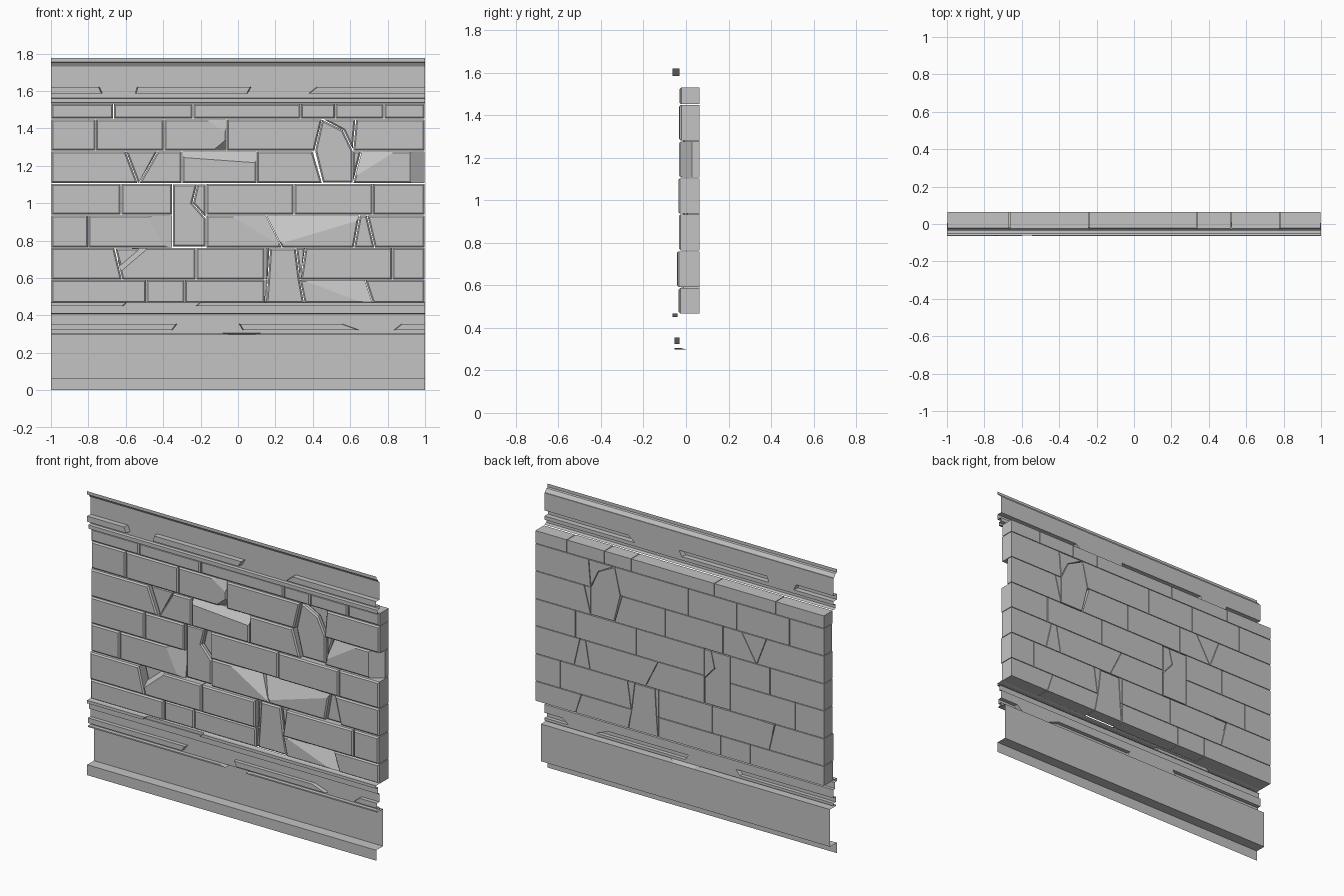
import bpy, bmesh, random
from mathutils import Vector

random.seed(4)
if "Cube" in bpy.data.objects:
    bpy.data.objects.remove(bpy.data.objects["Cube"])

stone = bpy.data.materials.new("grey_stone")
stone.use_nodes = True
GREY = (0.55, 0.55, 0.55, 1)
stone.diffuse_color = GREY
stone.node_tree.nodes["Principled BSDF"].inputs["Base Color"].default_value = GREY

BACK = 0.063


def finish(bm, name):
    mesh = bpy.data.meshes.new(name)
    bm.to_mesh(mesh)
    bm.free()
    mesh.materials.append(stone)
    bpy.context.collection.objects.link(bpy.data.objects.new(name, mesh))


def block(name, outline, front, cuts=()):
    """Stone prism with a bevelled face; each cut is (x, z, normal) at face depth."""
    bm = bmesh.new()
    face = bm.faces.new([bm.verts.new((x, BACK, z)) for x, z in outline])
    moved = bmesh.ops.extrude_face_region(bm, geom=[face])["geom"]
    for v in moved:
        if isinstance(v, bmesh.types.BMVert):
            v.co.y = front
    bmesh.ops.recalc_face_normals(bm, faces=bm.faces)
    rim = [e for e in bm.edges if all(v.co.y < front + 0.001 for v in e.verts)]
    bmesh.ops.bevel(bm, geom=rim, offset=0.008, segments=1, affect='EDGES')
    for x, z, normal in cuts:
        geom = bm.verts[:] + bm.edges[:] + bm.faces[:]
        bmesh.ops.bisect_plane(bm, geom=geom, dist=1e-5, plane_co=(x, front, z),
                               plane_no=Vector(normal).normalized(), clear_outer=True)
        bmesh.ops.holes_fill(bm, edges=[e for e in bm.edges if e.is_boundary])
    bmesh.ops.recalc_face_normals(bm, faces=bm.faces)
    finish(bm, name)


def trim(name, above, ridge, below, runs):
    """Open moulding sheet along x; the ridge stands out only along the runs.
    ridge = (inner top y, inner bottom y, outer y, top z, bottom z)
    run = (start top, start bottom, end top, end bottom)"""
    in_top, in_bottom, out, z_top, z_bottom = ridge
    gap = 0.005
    stations = []
    if runs[0][0] > -1:
        stations.append((-1, -1, False))
    for st, sb, et, eb in runs:
        if st > -1:
            stations.append((st - gap, sb - gap, False))
        stations += [(st, sb, True), (et, eb, True)]
        if et < 1:
            stations.append((et + gap, eb + gap, False))
    if runs[-1][2] < 1:
        stations.append((1, 1, False))
    bm = bmesh.new()
    columns = []
    for top, bottom, raised in stations:
        mid = (top + bottom) / 2
        points = [(mid, y, z) for y, z in above]
        points += [(top, in_top, z_top), (top, out if raised else in_top, z_top),
                   (bottom, out if raised else in_bottom, z_bottom),
                   (bottom, in_bottom, z_bottom)]
        points += [(mid, y, z) for y, z in below]
        columns.append([bm.verts.new(p) for p in points])
    for a, b in zip(columns, columns[1:]):
        for i in range(len(a) - 1):
            bm.faces.new((a[i], a[i + 1], b[i + 1], b[i]))
    bmesh.ops.dissolve_degenerate(bm, dist=1e-5, edges=bm.edges)
    finish(bm, name)


# Courses: top, bottom, face depth, seams (a pair leans: top x, bottom x), skipped slot
courses = [
    (1.53, 1.452, -.028, [-1, -.665, -.24, .335, .52, .78, 1], None),
    (1.448, 1.281, -.03, [-1, -.76, -.395, -.06, (.45, .41), (.63, .615), 1], 4),
    (1.277, 1.107, -.03, [-1, (-.6, -.535), (-.43, -.53), -.3, .1, (.4, .45),
                          (.66, .615), 1], 5),
    (1.103, .938, -.034, [-1, -.625, -.35, -.17, .3, .72, 1], 2),
    (.934, .764, -.03, [-1, -.8, -.35, -.17, (.15, .235), (.65, .62), (.69, .73), 1], 2),
    (.76, .592, -.04, [-1, (-.66, -.62), -.225, .145, (.17, .16), (.31, .33),
                       (.36, .335), .825, 1], 4),
    (.588, .467, -.032, [-1, -.49, -.285, .145, (.16, .15), (.33, .355), (.68, .72), 1], 4),
]

# Broken corners and slanted faces, by course and stone
chips = {
    (1, 2): [(-.1, 1.4, (.2, -1, .3)), (-.1, 1.31, (.5, -.6, -.6))],
    (2, 3): [(-.1, 1.23, (.05, -1, .7))],
    (2, 6): [(.92, 1.2, (.7, -1, 0)), (.75, 1.22, (-.25, -1, .4))],
    (4, 1): [(-.45, .87, (.3, -1, .15))],
    (4, 3): [(.1, .85, (.3, -1, .5))],
    (4, 4): [(.45, .85, (-.15, -1, .5))],
    (5, 1): [(-.55, .7, (-.6, -.5, .7))],
    (6, 5): [(.5, .53, (.15, -1, .4))],
}
recessed = {(2, 1), (4, 5), (5, 3), (5, 5), (6, 3)}

for row, (top, bottom, front, seams, skip) in enumerate(courses):
    seams = [s if isinstance(s, tuple) else (s, s) for s in seams]
    for i, (left, right) in enumerate(zip(seams, seams[1:])):
        if i == skip:
            continue
        outline = [(left[0] + .002, top), (right[0] - .002, top),
                   (right[1] - .002, bottom), (left[1] + .002, bottom)]
        depth = -.012 if (row, i) in recessed else front + random.uniform(-.004, .004)
        block(f"course_{row + 1}_stone_{i + 1}", outline, depth, chips.get((row, i), ()))

# Upright stones that span two courses, and the slivers beside them
block("upper_upright_stone", [(.45, 1.445), (.56, 1.39), (.612, 1.28), (.612, 1.11),
                              (.455, 1.11), (.413, 1.28)], -.014)
block("upper_sliver", [(.46, 1.447), (.627, 1.447), (.613, 1.29), (.565, 1.39)], 0)
block("side_sliver", [(.615, 1.277), (.657, 1.277), (.616, 1.12)], 0)
block("middle_upright_stone", [(-.347, 1.1), (-.22, 1.1), (-.245, 1.0), (-.175, .92),
                               (-.175, .767), (-.347, .767)], -.014)
block("middle_sliver", [(-.217, 1.1), (-.173, 1.1), (-.173, .925), (-.24, 1.0)], 0)
block("lower_upright_stone", [(.172, .757), (.308, .757), (.328, .597), (.352, .467),
                              (.152, .467), (.162, .597)], -.02)
block("corner_backing", [(-.655, .757), (-.4, .757), (-.5, .6), (-.615, .6)], .01)

# Mouldings
trim("top_moulding",
     [(-.062, 1.775), (-.062, 1.755), (-.05, 1.752), (-.035, 1.73), (-.03, 1.73)],
     (-.03, -.03, -.063, 1.62, 1.585),
     [(-.03, 1.562), (-.05, 1.56), (-.05, 1.537), (-.028, 1.532)],
     [(-1, -1, -.745, -.73), (-.535, -.545, .065, .045), (.425, .38, 1, 1)])
trim("ledge_moulding",
     [(-.028, .472)],
     (-.04, -.04, -.063, .468, .45),
     [(-.045, .45), (-.045, .41), (-.03, .408), (-.03, .38)],
     [(-1, -1, -.6, -.62), (-.2, -.22, 1, 1)])
trim("lower_moulding",
     [(-.03, .38)],
     (-.03, -.03, -.054, .355, .323),
     [(-.03, .308)],
     [(-1, -1, -.33, -.355), (.01, .03, .55, .64), (.88, .84, 1, 1)])
trim("base_board",
     [(-.03, .308)],
     (-.03, .005, -.054, .306, .298),
     [(.005, .287), (.005, .065), (-.062, .065), (-.062, 0)],
     [(-1, -1, -.09, -.05), (.13, .09, 1, 1)])
